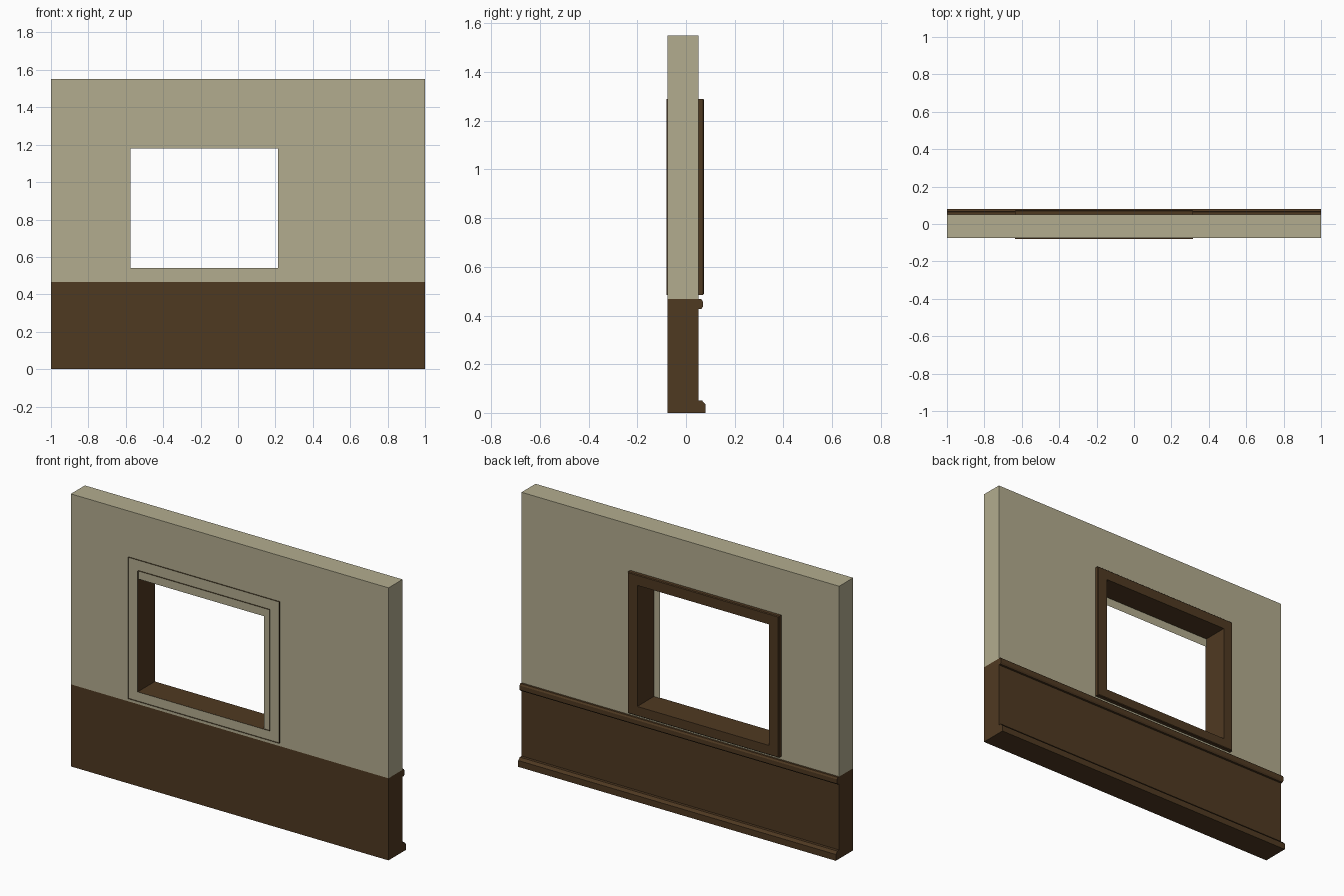
import bpy, bmesh

if "Cube" in bpy.data.objects:
    bpy.data.objects.remove(bpy.data.objects["Cube"])

W, H = 1.0, 1.551                 # half width and height of the wall
Y0, Y1 = -0.075, 0.051            # front and back wall planes
DADO = 0.467                      # height where the wood panelling ends


def material(name, rgb):
    m = bpy.data.materials.new(name)
    m.diffuse_color = (*rgb, 1)
    m.use_nodes = True
    m.node_tree.nodes["Principled BSDF"].inputs["Base Color"].default_value = m.diffuse_color
    return m


plaster = material("beige plaster", (0.45, 0.415, 0.275))
wood = material("dark brown wood", (0.078, 0.041, 0.0155))


def finish(bm, name, mats):
    bmesh.ops.remove_doubles(bm, verts=bm.verts, dist=1e-5)
    bmesh.ops.recalc_face_normals(bm, faces=bm.faces)
    me = bpy.data.meshes.new(name)
    bm.to_mesh(me)
    bm.free()
    for m in mats:
        me.materials.append(m)
    ob = bpy.data.objects.new(name, me)
    bpy.context.collection.objects.link(ob)
    return ob


def face(bm, pts):
    return bm.faces.new([bm.verts.new(p) for p in pts])


def sheet(bm, y, x0, x1, z0, z1):
    """Wall skin at depth y with a rectangular window hole."""
    xs, zs = [-W, x0, x1, W], [0, DADO, z0, z1, H]
    for i in range(3):
        for k in range(4):
            if (i, k) != (1, 2):
                a, b, c, d = xs[i], xs[i + 1], zs[k], zs[k + 1]
                face(bm, [(a, y, c), (b, y, c), (b, y, d), (a, y, d)])


# Wall: two skins joined by ends, top and bottom; lower part is wood.
# The front hole is a little smaller than the frame, leaving a lip.
bm = bmesh.new()
sheet(bm, Y0, -0.576, 0.215, 0.54, 1.18)
sheet(bm, Y1, -0.606, 0.285, 0.515, 1.26)
for z in (0, H):
    face(bm, [(-W, Y0, z), (W, Y0, z), (W, Y1, z), (-W, Y1, z)])
for x in (-W, W):
    for a, b in ((0, DADO), (DADO, H)):
        face(bm, [(x, Y0, a), (x, Y1, a), (x, Y1, b), (x, Y0, b)])
for f in bm.faces:
    f.material_index = 1 if f.calc_center_median().z < DADO else 0
finish(bm, "wall", [plaster, wood])

# Window frame: U profile (inset, depth), open at the front, swept round
bm = bmesh.new()
profile = [(0, -0.081), (0, 0.07), (0.004, 0.074), (0.061, 0.074), (0.061, -0.081)]
X0, X1, Z0, Z1 = -0.636, 0.316, 0.485, 1.29
rings = [[bm.verts.new(p) for p in ((X0 + i, y, Z0 + i * 0.9), (X1 - i, y, Z0 + i * 0.9),
                                    (X1 - i, y, Z1 - i), (X0 + i, y, Z1 - i))]
         for i, y in profile]
for r, s in zip(rings, rings[1:]):
    for k in range(4):
        n = (k + 1) % 4
        bm.faces.new([r[k], r[n], s[n], s[k]])
finish(bm, "window_frame", [wood])


def moulding(name, pts):
    """Extrude a (y, z) profile along the wall."""
    bm = bmesh.new()
    f = face(bm, [(-W, y, z) for y, z in pts])
    ext = bmesh.ops.extrude_face_region(bm, geom=[f], use_keep_orig=True)
    verts = [v for v in ext["geom"] if isinstance(v, bmesh.types.BMVert)]
    bmesh.ops.translate(bm, verts=verts, vec=(2 * W, 0, 0))
    finish(bm, name, [wood])


# Chair rail and skirting board on the back side
moulding("chair_rail", [(Y1, 0.427), (0.063, 0.427), (0.069, 0.436), (0.069, 0.458),
                        (0.063, 0.4675), (Y1, 0.4675)])
moulding("skirting_board", [(Y1, 0), (0.081, 0), (0.081, 0.036), (0.073, 0.042),
                            (0.067, 0.05), (Y1, 0.05)])
